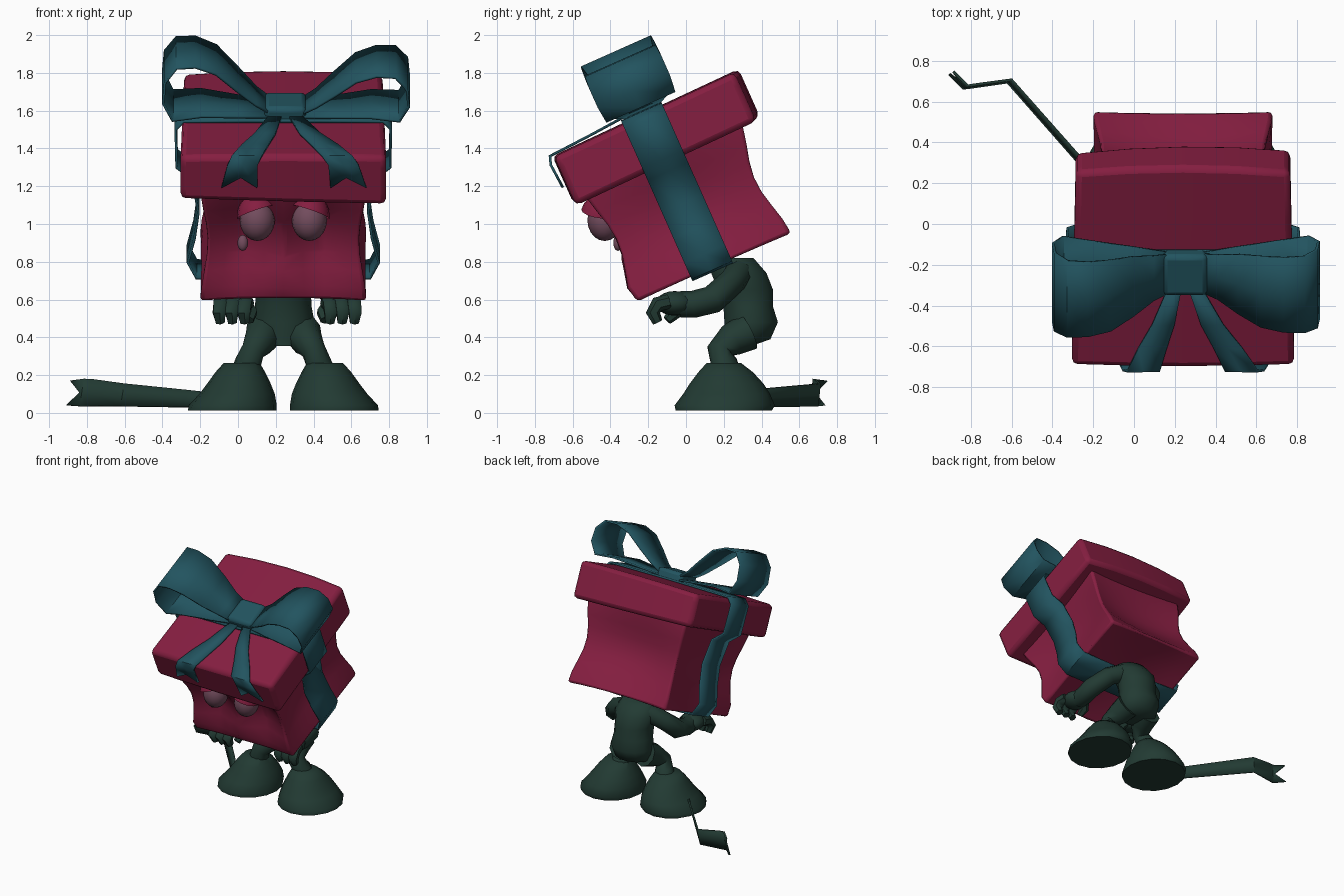
import bpy, bmesh, math
from mathutils import Vector, Matrix

if bpy.data.objects.get("Cube"):
    bpy.data.objects.remove(bpy.data.objects["Cube"])


def material(name, rgb):
    m = bpy.data.materials.new(name)
    m.use_nodes = True
    m.diffuse_color = (*rgb, 1)
    bsdf = m.node_tree.nodes["Principled BSDF"]
    bsdf.inputs["Base Color"].default_value = (*rgb, 1)
    bsdf.inputs["Roughness"].default_value = 0.8
    return m


CRIMSON = material("crimson", (0.235, 0.013, 0.052))
TEAL = material("teal", (0.016, 0.088, 0.115))
GREEN = material("dark green", (0.016, 0.043, 0.033))
MAUVE = material("mauve", (0.17, 0.072, 0.11))

CX = 0.24                       # symmetry line of the figure
TILT = math.radians(24)         # forward lean of the box
C, S = math.cos(TILT), math.sin(TILT)


def tilted(x, u, w):
    """Box space (across, depth, height) to world space."""
    return Vector((CX + x, C * u - S * w, S * u + C * w))


def finish(name, bm, mat, angle=40):
    bmesh.ops.recalc_face_normals(bm, faces=bm.faces)
    me = bpy.data.meshes.new(name)
    bm.to_mesh(me)
    bm.free()
    me.materials.append(mat)
    ob = bpy.data.objects.new(name, me)
    bpy.context.collection.objects.link(ob)
    bpy.ops.object.select_all(action="DESELECT")
    ob.select_set(True)
    bpy.context.view_layer.objects.active = ob
    bpy.ops.object.shade_smooth_by_angle(angle=math.radians(angle))
    return ob


def loft(name, rings, mat):
    """Skin a list of equal closed rings and cap the ends."""
    bm = bmesh.new()
    vs = [[bm.verts.new(p) for p in r] for r in rings]
    n = len(vs[0])
    for a, b in zip(vs, vs[1:]):
        for i in range(n):
            bm.faces.new((a[i], a[(i + 1) % n], b[(i + 1) % n], b[i]))
    bm.faces.new(vs[0])
    bm.faces.new(vs[-1])
    return finish(name, bm, mat, 55)


def circle(center, ax, ay, n):
    return [center + ax * math.cos(2 * math.pi * i / n) + ay * math.sin(2 * math.pi * i / n)
            for i in range(n)]


def stack(name, levels, mat, n=14):
    """Horizontal ellipses given as x, y, z, rx, ry."""
    return loft(name, [circle(Vector((x, y, z)), Vector((rx, 0, 0)), Vector((0, ry, 0)), n)
                       for x, y, z, rx, ry in levels], mat)


def tube(name, path, mat, n=8):
    """Round limb along points given as x, y, z, radius."""
    pts = [Vector(p[:3]) for p in path]
    rings = []
    for i, p in enumerate(pts):
        d = (pts[min(i + 1, len(pts) - 1)] - pts[max(i - 1, 0)]).normalized()
        a = d.cross(Vector((1, 0.1, 0))).normalized()
        rings.append(circle(p, a * path[i][3], d.cross(a) * path[i][3], n))
    return loft(name, rings, mat)


def strip(name, rows, mat, thick=0.014, notch=0.0, closed=False):
    """Ribbon through (edge, edge) pairs, optionally with a forked end."""
    bm = bmesh.new()
    grid = [[a, (a + b) / 2, b] for a, b in rows]
    if notch:
        grid[-1][1] = grid[-1][1].lerp(grid[-2][1], notch)
    vs = [[bm.verts.new(p) for p in r] for r in grid]
    pairs = list(zip(vs, vs[1:])) + ([(vs[-1], vs[0])] if closed else [])
    for a, b in pairs:
        for i in range(2):
            bm.faces.new((a[i], a[i + 1], b[i + 1], b[i]))
    ob = finish(name, bm, mat, 50)
    mod = ob.modifiers.new("thickness", "SOLIDIFY")
    mod.thickness, mod.offset = thick, 0
    return ob


def tilted_block(name, shape, mat, cuts, width):
    """Cube reshaped by a function of its -1..1 coordinates, with soft edges."""
    bm = bmesh.new()
    bmesh.ops.create_cube(bm, size=2)
    bmesh.ops.subdivide_edges(bm, edges=bm.edges[:], cuts=cuts, use_grid_fill=True)
    for v in bm.verts:
        v.co = tilted(*shape(*v.co))
    mod = finish(name, bm, mat).modifiers.new("soft edges", "BEVEL")
    mod.width, mod.segments, mod.limit_method = width, 2, "ANGLE"
    mod.angle_limit = math.radians(45)


# Box body: waisted sides, hollow faces, raised nose ridge in front
def body_shape(x, y, z):
    t = (z + 1) / 2
    waist = math.sin(math.pi * min(1, t * 1.05)) ** 2
    dent = 0.13 * math.sin(math.pi * t)
    hx = 0.44 - 0.035 * waist - (dent * 0.4 * (1 - y * y) if abs(x) > 0.99 else 0)
    hy = 0.46 - 0.055 * waist
    if y > 0.99:
        hy -= dent * 0.4 * (1 - x * x)
    elif y < -0.99:
        hy -= dent * 0.7 * math.sin(math.pi * x) ** 2
        hy -= 0.03 if z < -0.99 else 0
    w = 0.642 + 0.7 * t
    if z < -0.99:
        w += (1 - x * x) * (0.012 + 0.06 * (1 - y * y))
    return x * hx, 0.435 + y * hy, w


tilted_block("box_body", body_shape, CRIMSON, 7, 0.02)


# Lid: slightly crowned slab, tipped a touch further and deeper on the left
def lid_shape(x, y, z):
    crown = (0.03 if y > 0 else 0.008) * (1 - x * x)
    w = 1.532 + 0.008 * (1 - x * x) if z > 0.99 else 1.4 + z * 0.135 - 0.016 * x * (1 - z) / 2
    return x * (0.535 - 0.01 * y), 0.44 + y * (0.525 + crown), w + 0.01 * y


tilted_block("box_lid", lid_shape, CRIMSON, 3, 0.03)

# Ribbon band around the box
half = [(0.2, 1.548), (0.53, 1.545), (0.57, 1.5), (0.565, 1.28), (0.48, 1.21),
        (0.45, 1.02), (0.47, 0.87), (0.505, 0.73), (0.46, 0.64), (0.2, 0.63)]
loop = half + [(-x, w) for x, w in reversed(half)]
strip("ribbon_band", [(tilted(x, 0.315, w), tilted(x, 0.55, w)) for x, w in loop],
      TEAL, closed=True)

# Bow: two loops, a knot and two forked tails
bow_loop = [(0.07, 1.575, 0.1), (0.16, 1.64, 0.12), (0.26, 1.74, 0.16), (0.37, 1.85, 0.19),
            (0.48, 1.895, 0.2), (0.58, 1.89, 0.205), (0.64, 1.81, 0.21), (0.65, 1.69, 0.21),
            (0.6, 1.585, 0.2), (0.45, 1.6, 0.18), (0.25, 1.58, 0.14), (0.07, 1.56, 0.1)]
bow_tail = [(0.05, 0.34, 1.565, 0.035), (0.11, 0.15, 1.55, 0.055), (0.17, 0.02, 1.542, 0.07),
            (0.22, -0.105, 1.535, 0.08), (0.245, -0.12, 1.49, 0.08), (0.265, -0.11, 1.355, 0.095)]
for side, label, tall, spread in ((-1, "right", 1.0, 0.88), (1, "left", 0.84, 1.3)):
    rows = []
    for x, w, h in bow_loop:
        x, w = side * x + 0.014, 1.56 + (w - 1.56) * tall
        rows.append((tilted(x, 0.44 - h, w), tilted(x, 0.44 + h, w)))
    strip(label + "_bow_loop", rows, TEAL)
    strip(label + "_bow_tail",
          [(tilted(side * x * spread - h, u, w), tilted(side * x * spread + h, u, w))
           for x, u, w, h in bow_tail], TEAL, notch=0.45)

tilted_block("bow_knot", lambda x, y, z: (0.01 + 0.11 * x, 0.44 + 0.11 * y,
                                          1.575 + 0.045 * z), TEAL, 1, 0.025)


# Eyes, drooping lids and a tear
def ball(name, center, radii, mat, cut=None):
    bm = bmesh.new()
    bmesh.ops.create_uvsphere(bm, u_segments=16, v_segments=10, radius=1)
    if cut:
        bmesh.ops.bisect_plane(bm, geom=bm.verts[:] + bm.edges[:] + bm.faces[:],
                               plane_co=(0, 0, 0.2), plane_no=cut, clear_inner=True)
    bmesh.ops.transform(bm, matrix=Matrix.Translation(center) @ Matrix.Diagonal((*radii, 1)),
                        verts=bm.verts)
    return finish(name, bm, mat, 60)


for side, label in ((-1, "right"), (1, "left")):
    spot = Vector((CX + side * 0.138, -0.43, 1.02))
    ball(label + "_eye", spot, (0.093, 0.092, 0.11), MAUVE)
    ball(label + "_eyelid", spot + Vector((0, -0.01, 0.02)), (0.108, 0.12, 0.125), CRIMSON,
         (side * 0.3, 0.1, 1))
ball("tear", Vector((0.025, -0.36, 0.9)), (0.028, 0.025, 0.042), MAUVE)

# Torso, hunched forward under the box
stack("torso", [(CX, 0.28, 0.355, 0.08, 0.07), (CX, 0.33, 0.39, 0.15, 0.12),
                (CX, 0.345, 0.48, 0.165, 0.145), (CX, 0.33, 0.56, 0.15, 0.135),
                (CX, 0.315, 0.65, 0.145, 0.15), (CX, 0.28, 0.74, 0.17, 0.15),
                (CX, 0.25, 0.82, 0.13, 0.11)], GREEN)

# Legs, shoes, arms and hands on both sides
for s, label in ((-1, "right"), (1, "left")):
    def at(x, *rest):
        return (CX + s * x, *rest)

    def hand(x, *rest):
        return at(x + 0.02 * s, *rest)

    tube(label + "_leg", [at(0.1, 0.33, 0.43, 0.1), at(0.12, 0.24, 0.385, 0.088),
                          at(0.16, 0.175, 0.33, 0.065), at(0.185, 0.2, 0.27, 0.07),
                          at(0.2, 0.21, 0.2, 0.085)], GREEN, 10)
    stack(label + "_shoe", [at(0.27, 0.2, 0.012, 0.235, 0.255),
                            at(0.268, 0.205, 0.04, 0.233, 0.265),
                            at(0.245, 0.215, 0.1, 0.2, 0.23),
                            at(0.235, 0.215, 0.155, 0.168, 0.195),
                            at(0.228, 0.21, 0.215, 0.132, 0.145),
                            at(0.22, 0.2, 0.265, 0.095, 0.09)], GREEN, 16)
    tube(label + "_arm", [at(0.1, 0.28, 0.74, 0.075), at(0.21, 0.24, 0.69, 0.072),
                          hand(0.28, 0.14, 0.6, 0.075), hand(0.275, 0.04, 0.575, 0.072),
                          hand(0.27, -0.03, 0.575, 0.07)], GREEN)
    ball(label + "_palm", Vector(hand(0.27, -0.06, 0.58)), (0.095, 0.1, 0.065), GREEN)
    for i in range(3):
        x = 0.215 + 0.065 * i
        tube(f"{label}_finger_{i + 1}", [hand(x, -0.09, 0.59, 0.038),
                                         hand(x + 0.01, -0.15, 0.575, 0.041),
                                         hand(x + 0.015, -0.175, 0.53, 0.038),
                                         hand(x + 0.01, -0.15, 0.48, 0.027)], GREEN, 6)
    tube(label + "_thumb", [hand(0.22, -0.02, 0.57, 0.036), hand(0.19, -0.06, 0.53, 0.036),
                            hand(0.2, -0.1, 0.49, 0.025)], GREEN, 6)

# Leaning flat strip trailing behind the right shoe
trail = [(-0.1, 0.1, 0.03, 0.1), (-0.28, 0.31, 0.03, 0.12), (-0.62, 0.695, 0.035, 0.155),
         (-0.8, 0.67, 0.035, 0.18), (-0.835, 0.665, 0.035, 0.18), (-0.905, 0.735, 0.04, 0.17)]
strip("trailing_strip", [(Vector((x, y, lo)), Vector((x + 0.02, y + 0.012, hi)))
                         for x, y, lo, hi in trail], GREEN, thick=0.014, notch=0.85)
